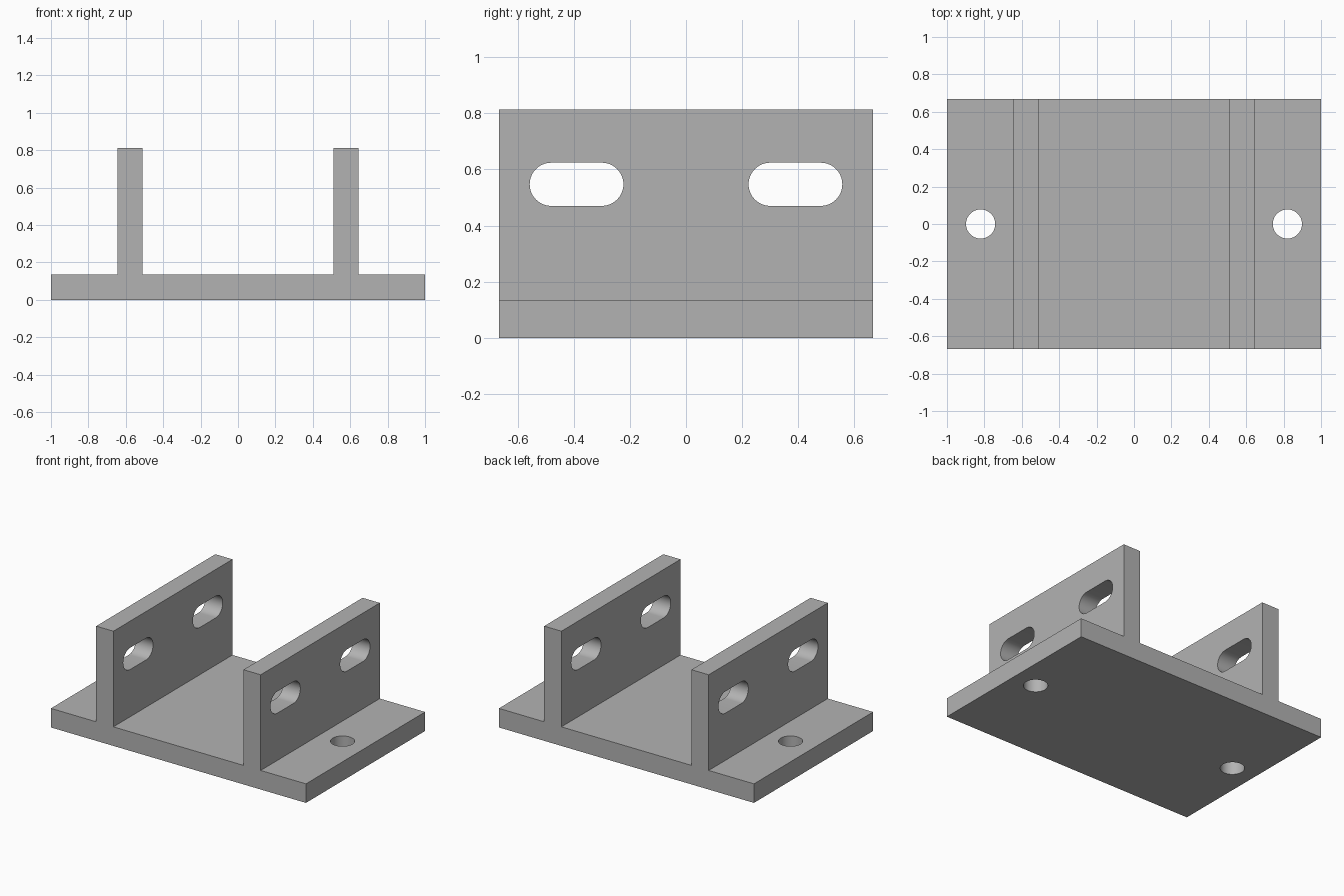
import bpy, bmesh, math
from mathutils import Vector

if "Cube" in bpy.data.objects:
    bpy.data.objects.remove(bpy.data.objects["Cube"], do_unlink=True)

DEPTH = 0.667                         # half depth of the bracket
BASE, TOP = 0.135, 0.813              # plate thickness, wall height
INNER, OUTER = 0.51, 0.645            # wall faces
SLOT_Y, SLOT_Z, SLOT_R, SLOT_RUN = 0.39, 0.547, 0.077, 0.09
HOLE_X, HOLE_R = 0.82, 0.078

grey = bpy.data.materials.new("plain grey")
grey.use_nodes = True
colour = (0.45, 0.45, 0.45, 1)
grey.diffuse_color = colour
grey.node_tree.nodes["Principled BSDF"].inputs["Base Color"].default_value = colour


def extrude(name, points, direction):
    """Solid made by sweeping a closed outline along a direction."""
    bm = bmesh.new()
    face = bm.faces.new([bm.verts.new(p) for p in points])
    swept = bmesh.ops.extrude_face_region(bm, geom=[face], use_keep_orig=True)
    verts = [g for g in swept["geom"] if isinstance(g, bmesh.types.BMVert)]
    bmesh.ops.translate(bm, verts=verts, vec=Vector(direction))
    bmesh.ops.recalc_face_normals(bm, faces=bm.faces)
    mesh = bpy.data.meshes.new(name)
    bm.to_mesh(mesh)
    bm.free()
    mesh.materials.append(grey)
    obj = bpy.data.objects.new(name, mesh)
    bpy.context.collection.objects.link(obj)
    return obj


def rounded(radius, run, steps=24):
    """Outline of a slot; a run of zero gives a circle."""
    ends = [(run, -math.pi / 2), (-run, math.pi / 2)]
    last = steps + 1 if run else steps
    return [(c + radius * math.cos(a + math.pi * i / steps),
             radius * math.sin(a + math.pi * i / steps))
            for c, a in ends for i in range(last)]


# Base plate and two upright walls as one profile
right_half = [(1, 0), (1, BASE), (OUTER, BASE), (OUTER, TOP), (INNER, TOP), (INNER, BASE)]
profile = right_half + [(-x, z) for x, z in reversed(right_half)]
bracket = extrude("bracket", [(x, -DEPTH, z) for x, z in profile], (0, 2 * DEPTH, 0))

# Slots through both walls and mounting holes through the plate
cutters = []
for side in (-1, 1):
    slot = [(-0.8, side * SLOT_Y + u, SLOT_Z + v) for u, v in rounded(SLOT_R, SLOT_RUN)]
    cutters.append(extrude("slot_cutter", slot, (1.6, 0, 0)))
    hole = [(side * HOLE_X + u, v, -0.1) for u, v in rounded(HOLE_R, 0)]
    cutters.append(extrude("hole_cutter", hole, (0, 0, 0.4)))

for cutter in cutters:
    cutter.hide_render = True
    cut = bracket.modifiers.new("cut", "BOOLEAN")
    cut.operation = "DIFFERENCE"
    cut.solver = "EXACT"
    cut.object = cutter

# Bake the cuts and drop the cutters
graph = bpy.context.evaluated_depsgraph_get()
bracket.data = bpy.data.meshes.new_from_object(bracket.evaluated_get(graph))
bracket.modifiers.clear()
for cutter in cutters:
    bpy.data.objects.remove(cutter, do_unlink=True)

# Smooth bores, sharp edges
bpy.ops.object.select_all(action="DESELECT")
bracket.select_set(True)
bpy.context.view_layer.objects.active = bracket
bpy.ops.object.shade_smooth_by_angle(angle=math.radians(30))
